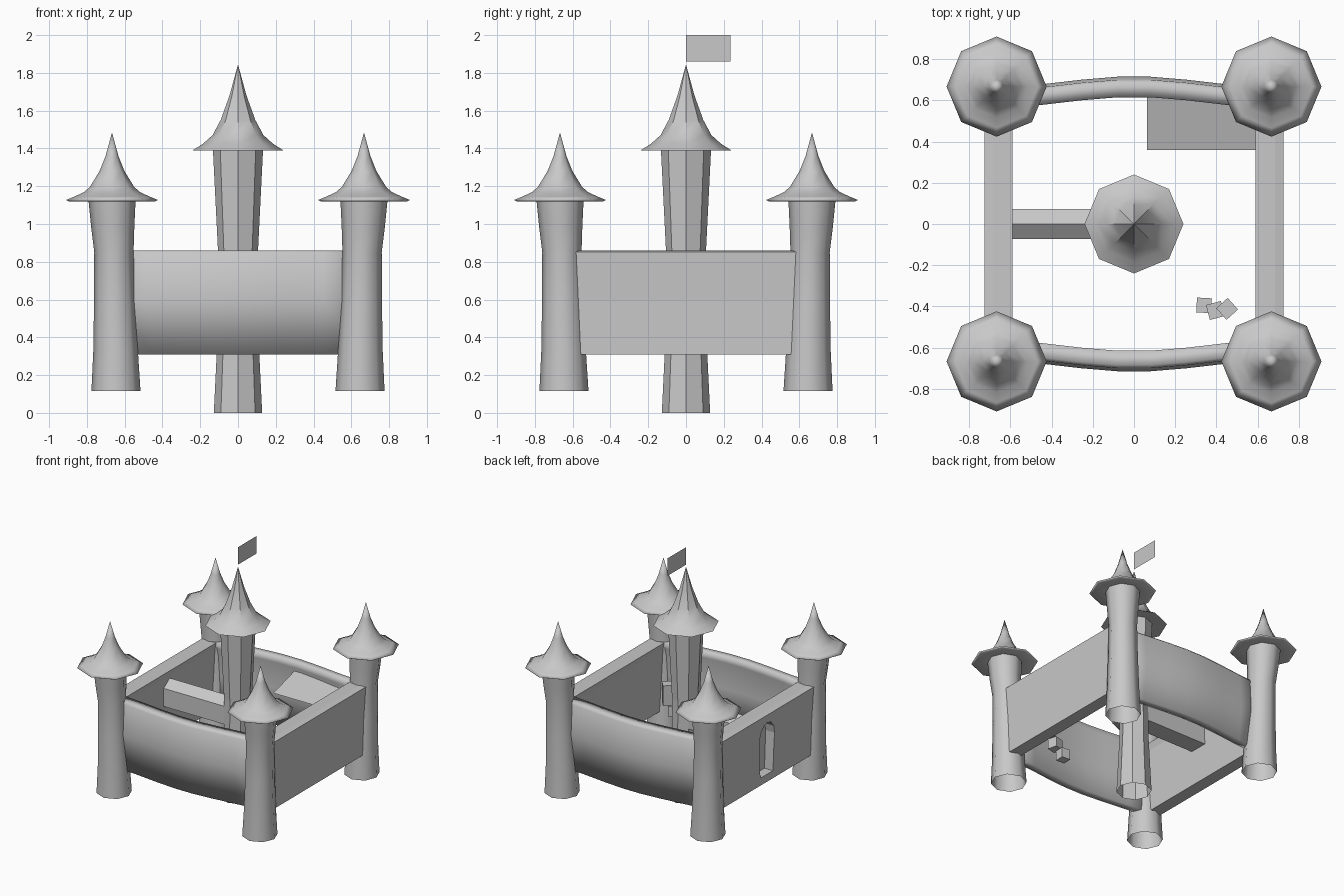
import bpy, bmesh, math
from mathutils import Matrix

cube = bpy.data.objects.get("Cube")
if cube:
    bpy.data.objects.remove(cube, do_unlink=True)

stone = bpy.data.materials.new("grey_stone")
stone.use_nodes = True
GREY = (0.58, 0.58, 0.58, 1)
stone.diffuse_color = GREY
stone.node_tree.nodes["Principled BSDF"].inputs["Base Color"].default_value = GREY


def finish(name, bm, angle=None):
    """Turn a bmesh into a named object, smooth up to an angle if given."""
    bmesh.ops.recalc_face_normals(bm, faces=bm.faces)
    mesh = bpy.data.meshes.new(name)
    bm.to_mesh(mesh)
    bm.free()
    mesh.materials.append(stone)
    ob = bpy.data.objects.new(name, mesh)
    bpy.context.collection.objects.link(ob)
    if angle:
        bpy.ops.object.select_all(action="DESELECT")
        ob.select_set(True)
        bpy.context.view_layer.objects.active = ob
        bpy.ops.object.shade_smooth_by_angle(angle=math.radians(angle))
    return ob


def skin(bm, rings, closed=True):
    """Bridge successive rings of points with quads."""
    rows = [[bm.verts.new(p) for p in r] for r in rings]
    n = len(rows[0])
    for a, b in zip(rows, rows[1:]):
        for i in range(n if closed else n - 1):
            j = (i + 1) % n
            bm.faces.new((a[i], a[j], b[j], b[i]))
    return rows


def turned(name, profile, x, y, angle=None):
    """Eight-sided turned shape from (radius, height, inward shift) rings."""
    bm = bmesh.new()
    rings = []
    for r, z, shift in profile:
        cx, cy = x - math.copysign(shift, x), y - math.copysign(shift, y)
        rings.append([(cx + r * math.cos(k * math.pi / 4), cy + r * math.sin(k * math.pi / 4), z)
                      for k in range(8)])
    skin(bm, rings)
    bmesh.ops.remove_doubles(bm, verts=bm.verts, dist=0.0002)
    return finish(name, bm, angle)


def upright(profile):
    return [(r, z, 0) for r, z in profile]


def prism(name, section, place, start, end):
    """Closed section swept straight from start to end."""
    bm = bmesh.new()
    rows = skin(bm, [[place(t, u, v) for u, v in section] for t in (start, end)])
    for row in rows:
        bm.faces.new(row)
    return finish(name, bm)


def sheet(name, edge_a, edge_b):
    """Single flat panel between two edges."""
    bm = bmesh.new()
    skin(bm, [edge_a, edge_b], closed=False)
    return finish(name, bm)


def box(name, size, centre, turn):
    bm = bmesh.new()
    bmesh.ops.create_cube(bm, size=1, matrix=Matrix.Translation(centre)
                          @ Matrix.Rotation(math.radians(turn), 4, "Z")
                          @ Matrix.Diagonal((*size, 1)))
    return finish(name, bm)


# Four corner towers, drawn slightly inwards at the foot, with flared roofs
C = 0.667
body = [(0.13, 0.115, 0.021), (0.118, 0.33, 0.019), (0.109, 0.6, 0.014),
        (0.104, 0.85, 0.01), (0.114, 0.98, 0.004), (0.125, 1.13, 0)]
roof = upright([(0.12, 1.13), (0.23, 1.12), (0.243, 1.127), (0.2, 1.145), (0.15, 1.168),
                (0.118, 1.195), (0.066, 1.28), (0.034, 1.36), (0, 1.485)])
for side, sx in (("left", 1), ("right", -1)):
    for end, sy in (("front", -1), ("back", 1)):
        turned(f"{end}_{side}_tower", body, sx * C, sy * C, 60)
        turned(f"{end}_{side}_tower_roof", roof, sx * C, sy * C, 180)

# Tall faceted keep in the middle
turned("keep_body", upright([(0.128, 0), (0.106, 0.45), (0.103, 0.8), (0.133, 1.4)]), 0, 0)
turned("keep_roof", upright([(0.12, 1.4), (0.24, 1.39), (0.185, 1.425), (0.135, 1.47),
                             (0.092, 1.55), (0.045, 1.68), (0, 1.845)]), 0, 0, 40)

# Bowed front and back walls: (distance outwards, height) section
section = [(0.615, 0.86), (0.685, 0.86), (0.7, 0.842), (0.715, 0.6), (0.69, 0.31),
           (0.625, 0.31), (0.632, 0.6), (0.628, 0.81)]
half_bow = [(0.08, 0), (0.25, -0.014), (0.45, -0.037), (0.65, -0.055)]
bow = [(-x, o) for x, o in reversed(half_bow)] + half_bow
for name, sy in (("front_wall", -1), ("back_wall", 1)):
    bm = bmesh.new()
    rows = skin(bm, [[(x, sy * (d + o), z) for d, z in section] for x, o in bow])
    bm.faces.new(rows[0])
    bm.faces.new(rows[-1])
    finish(name, bm, 110)

# Straight side walls
straight = [(0.59, 0.86), (0.685, 0.86), (0.726, 0.852), (0.716, 0.6), (0.715, 0.31),
            (0.615, 0.31), (0.605, 0.81)]
for name, sx in (("left_wall", 1), ("right_wall", -1)):
    wall = prism(name, straight, lambda t, u, v, s=sx: (s * u, t, v), -C, C)

# Arched doorway recessed into the right wall
arch = [(-0.08, 0.37), (0.08, 0.37)] + [
    (0.095 * math.cos(k * math.pi / 6), 0.67 + 0.12 * math.sin(k * math.pi / 6)) for k in range(7)]
cutter = prism("doorway_cutter", arch, lambda t, u, v: (t, u, v), -0.8, -0.64)
cutter.hide_render = True
cutter.hide_viewport = True
cut = wall.modifiers.new("doorway", "BOOLEAN")
cut.operation = "DIFFERENCE"
cut.solver = "EXACT"
cut.object = cutter

# Gabled walkway from the right wall to the keep
gable = [(-0.074, 0.59), (0.074, 0.59), (0.074, 0.735), (0, 0.79), (-0.074, 0.735)]
prism("walkway", gable, lambda t, u, v: (t, u, v), -0.62, -0.05)

# Lean-to roof against the back wall
sheet("lean_to_roof", [(0.062, 0.36, 0.71), (0.61, 0.36, 0.71)],
      [(0.062, 0.625, 0.786), (0.61, 0.625, 0.786)])

# Stack of crates in the yard
box("crate_1", (0.072, 0.072, 0.08), (0.34, -0.395, 0.35), -3)
box("crate_2", (0.075, 0.075, 0.08), (0.395, -0.42, 0.43), 15)
box("crate_3", (0.075, 0.075, 0.16), (0.452, -0.412, 0.55), 42)

# Pennant above the keep
sheet("flag", [(0, 0, 1.86), (0, 0.235, 1.86)], [(0, 0, 2), (0, 0.235, 2)])
